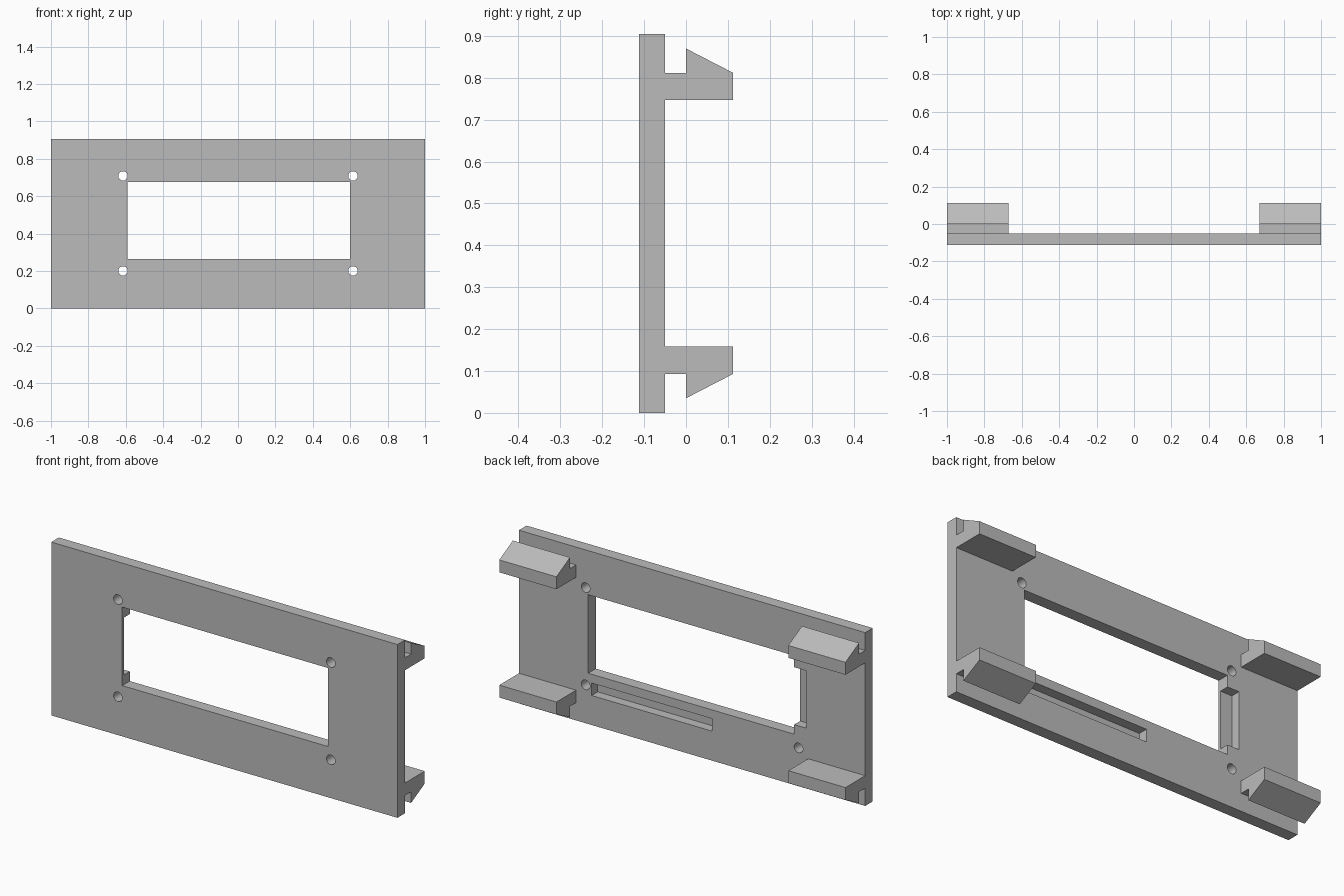
import bpy
import bmesh
from mathutils import Matrix

default = bpy.data.objects.get("Cube")
if default:
    bpy.data.objects.remove(default, do_unlink=True)

grey = bpy.data.materials.new("plain grey")
grey.use_nodes = True
colour = (0.5, 0.5, 0.5, 1)
grey.diffuse_color = colour
grey.node_tree.nodes["Principled BSDF"].inputs["Base Color"].default_value = colour

HEIGHT = 0.905
FRONT, BACK, TIP = -0.1125, -0.05, 0.1125
RECESS = BACK - 0.05


def add_object(name, bm):
    bmesh.ops.recalc_face_normals(bm, faces=bm.faces)
    mesh = bpy.data.meshes.new(name)
    bm.to_mesh(mesh)
    bm.free()
    mesh.materials.append(grey)
    obj = bpy.data.objects.new(name, mesh)
    bpy.context.collection.objects.link(obj)
    return obj


def box(name, x, y, z):
    bm = bmesh.new()
    bmesh.ops.create_cube(bm, size=1)
    for v in bm.verts:
        v.co = [lo + (c + 0.5) * (hi - lo) for c, (lo, hi) in zip(v.co, (x, y, z))]
    return add_object(name, bm)


def pin(name, x, z, radius):
    bm = bmesh.new()
    turn = Matrix.Translation((x, FRONT, z)) @ Matrix.Rotation(1.5707963, 4, "X")
    bmesh.ops.create_cone(bm, cap_ends=True, segments=32, radius1=radius,
                          radius2=radius, depth=0.5, matrix=turn)
    return add_object(name, bm)


def cut(target, cutter):
    cutter.hide_render = True
    mod = target.modifiers.new("cut", "BOOLEAN")
    mod.operation = "DIFFERENCE"
    mod.solver = "EXACT"
    mod.object = cutter
    bpy.context.view_layer.objects.active = target
    bpy.ops.object.modifier_apply(modifier=mod.name)
    bpy.data.objects.remove(cutter, do_unlink=True)


# Face plate with its window, rear notch, rear slot and screw holes
plate = box("face_plate", (-1, 1), (FRONT, BACK), (0, HEIGHT))
cut(plate, box("window_cutter", (-0.59, 0.6), (-0.3, 0.3), (0.265, 0.675)))
cut(plate, box("notch_cutter", (-0.658, -0.5), (RECESS, 0.3), (0.315, 0.615)))
cut(plate, box("slot_cutter", (-0.115, 0.58), (RECESS, 0.3), (0.154, 0.219)))
for x in (-0.615, 0.615):
    for z in (0.2, 0.708):
        cut(plate, pin("hole_cutter", x, z, 0.025))


# Snap clips: a hooked profile extruded sideways, mirrored top to bottom
HOOK = [(BACK, 0.747), (TIP, 0.747), (TIP, 0.812),
        (0, 0.87), (0, 0.812), (BACK, 0.812)]


def clip(name, x, upside_down):
    bm = bmesh.new()
    points = [(x, y, HEIGHT - z if upside_down else z) for y, z in HOOK]
    face = bm.faces.new([bm.verts.new(p) for p in points])
    side = bmesh.ops.extrude_face_region(bm, geom=[face])["geom"]
    moved = [g for g in side if isinstance(g, bmesh.types.BMVert)]
    bmesh.ops.translate(bm, verts=moved, vec=(0.33, 0, 0))
    return add_object(name, bm)


for side, x in (("right", -1), ("left", 0.67)):
    clip("upper_clip_" + side, x, False)
    clip("lower_clip_" + side, x, True)

# Crisp plate edges, smooth hole walls
bpy.ops.object.select_all(action="DESELECT")
plate.select_set(True)
bpy.context.view_layer.objects.active = plate
bpy.ops.object.shade_smooth_by_angle()
